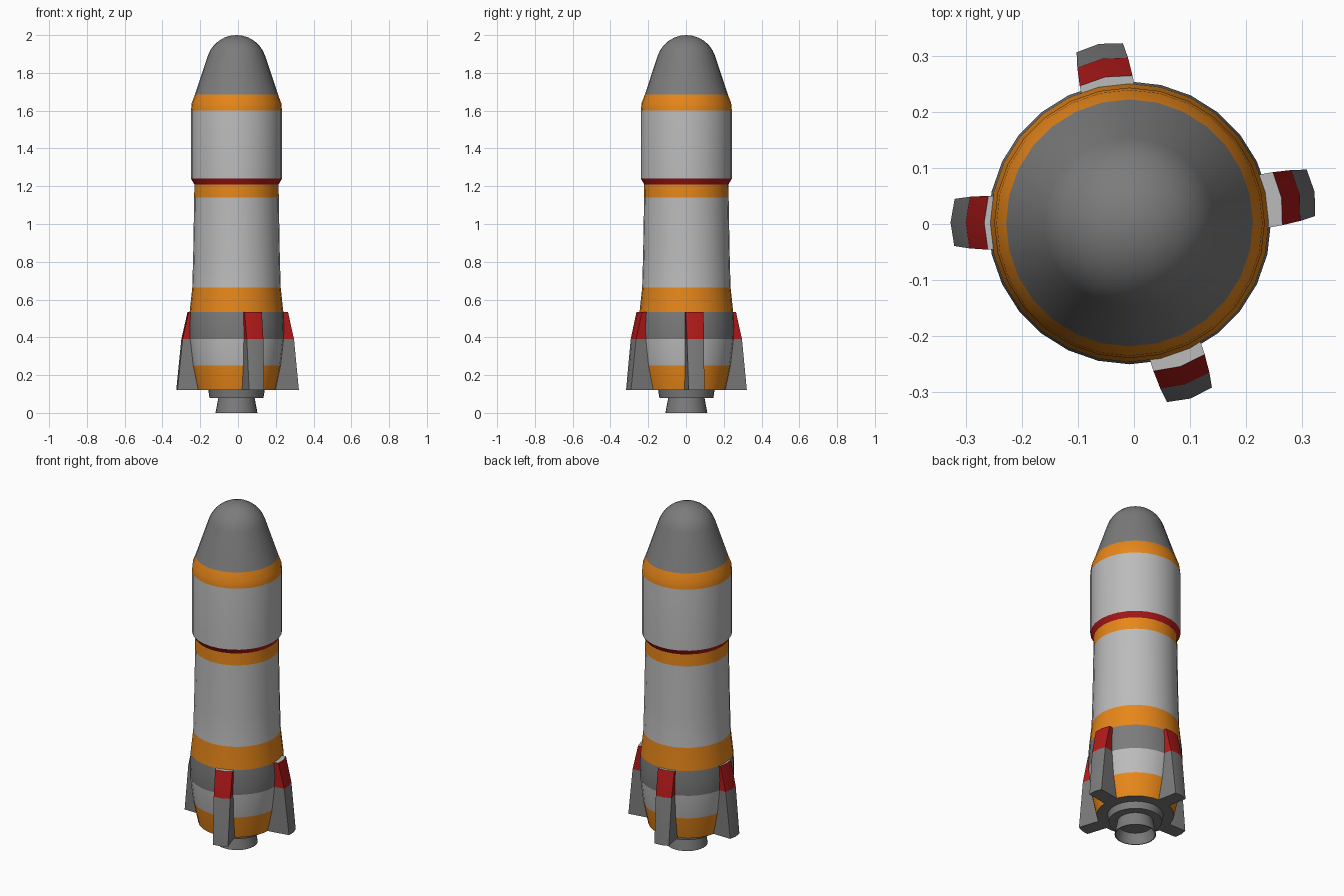
import bpy, bmesh, math
from mathutils import Matrix, Vector

if "Cube" in bpy.data.objects:
    bpy.data.objects.remove(bpy.data.objects["Cube"])

SIDES = 28
CENTRE = Vector((-0.008, 0.002, 0))


def material(name, rgb):
    m = bpy.data.materials.new(name)
    m.diffuse_color = (*rgb, 1)
    m.use_nodes = True
    m.node_tree.nodes["Principled BSDF"].inputs["Base Color"].default_value = m.diffuse_color
    return m


MATS = [material("light_grey", (0.5, 0.5, 0.5)),
        material("dark_grey", (0.2, 0.2, 0.2)),
        material("orange", (0.8, 0.24, 0.01)),
        material("red", (0.45, 0.01, 0.01))]
LIGHT, DARK, ORANGE, RED = range(4)


def finish(bm, name, angle):
    bmesh.ops.remove_doubles(bm, verts=bm.verts, dist=1e-5)
    bmesh.ops.recalc_face_normals(bm, faces=bm.faces)
    me = bpy.data.meshes.new(name)
    bm.to_mesh(me)
    bm.free()
    for m in MATS:
        me.materials.append(m)
    ob = bpy.data.objects.new(name, me)
    bpy.context.collection.objects.link(ob)
    bpy.context.view_layer.objects.active = ob
    ob.select_set(True)
    bpy.ops.object.shade_smooth_by_angle(angle=math.radians(angle))
    ob.select_set(False)
    return ob


def lathe(name, profile, angle=25):
    """Spin (radius, z, material of the band above) about the body axis."""
    bm = bmesh.new()
    rings = []
    for r, z, _ in profile:
        rings.append([bm.verts.new(CENTRE + Vector((r * math.cos(a), r * math.sin(a), z)))
                      for a in (2 * math.pi * i / SIDES for i in range(SIDES))])
    for (lo, hi), (_, _, mat) in zip(zip(rings, rings[1:]), profile):
        for i in range(SIDES):
            j = (i + 1) % SIDES
            bm.faces.new((lo[i], lo[j], hi[j], hi[i])).material_index = mat
    return finish(bm, name, angle)


# Booster stage, with flat underside
lathe("booster_stage", [
    (0, 0.12, DARK), (0.207, 0.12, ORANGE), (0.234, 0.25, LIGHT), (0.25, 0.39, DARK),
    (0.252, 0.46, DARK), (0.248, 0.535, ORANGE), (0.234, 0.665, LIGHT),
    (0.229, 0.85, LIGHT), (0.224, 1.14, ORANGE), (0.223, 1.21, RED)])

# Fairing and rounded nose
nose = [(0.16 * math.cos(math.radians(a)), 1.84 + 0.16 * math.sin(math.radians(a)), DARK)
        for a in (18, 30, 42, 54, 66, 78, 90)]
lathe("fairing_and_nose", [
    (0.223, 1.21, RED), (0.241, 1.24, LIGHT), (0.241, 1.60, ORANGE),
    (0.237, 1.64, ORANGE), (0.22, 1.685, DARK)] + nose)

# Engine collar and hollow nozzle
lathe("engine_nozzle", [
    (0, 0.06, DARK), (0.09, 0.06, DARK), (0.106, 0, DARK), (0.111, 0, DARK),
    (0.096, 0.08, DARK), (0.143, 0.08, DARK), (0.15, 0.125, DARK)])


def fin(name, degrees):
    # Rows: z, inner radius, outer radius, half width
    rows = [(0.12, 0.18, 0.32, 0.042), (0.39, 0.22, 0.293, 0.046), (0.535, 0.22, 0.26, 0.048)]
    bm = bmesh.new()
    loops = []
    for z, ri, ro, w in rows:
        pts = [(ri, -w), (ro, -w), (ro + 0.007, 0), (ro, w), (ri, w)]
        loops.append([bm.verts.new((x, y, z)) for x, y in pts])
    for k, mat in enumerate((DARK, RED)):
        for i in range(5):
            j = (i + 1) % 5
            f = bm.faces.new((loops[k][i], loops[k][j], loops[k + 1][j], loops[k + 1][i]))
            f.material_index = mat
    bm.faces.new(loops[0]).material_index = DARK
    bm.faces.new(loops[-1]).material_index = LIGHT
    bm.transform(Matrix.Rotation(math.radians(degrees), 4, "Z"))
    finish(bm, name, 30)


# Four stabiliser fins, unevenly spaced
for label, deg in (("right", 10), ("back", 101), ("left", 179.5), ("front", 288)):
    fin(label + "_fin", deg)
